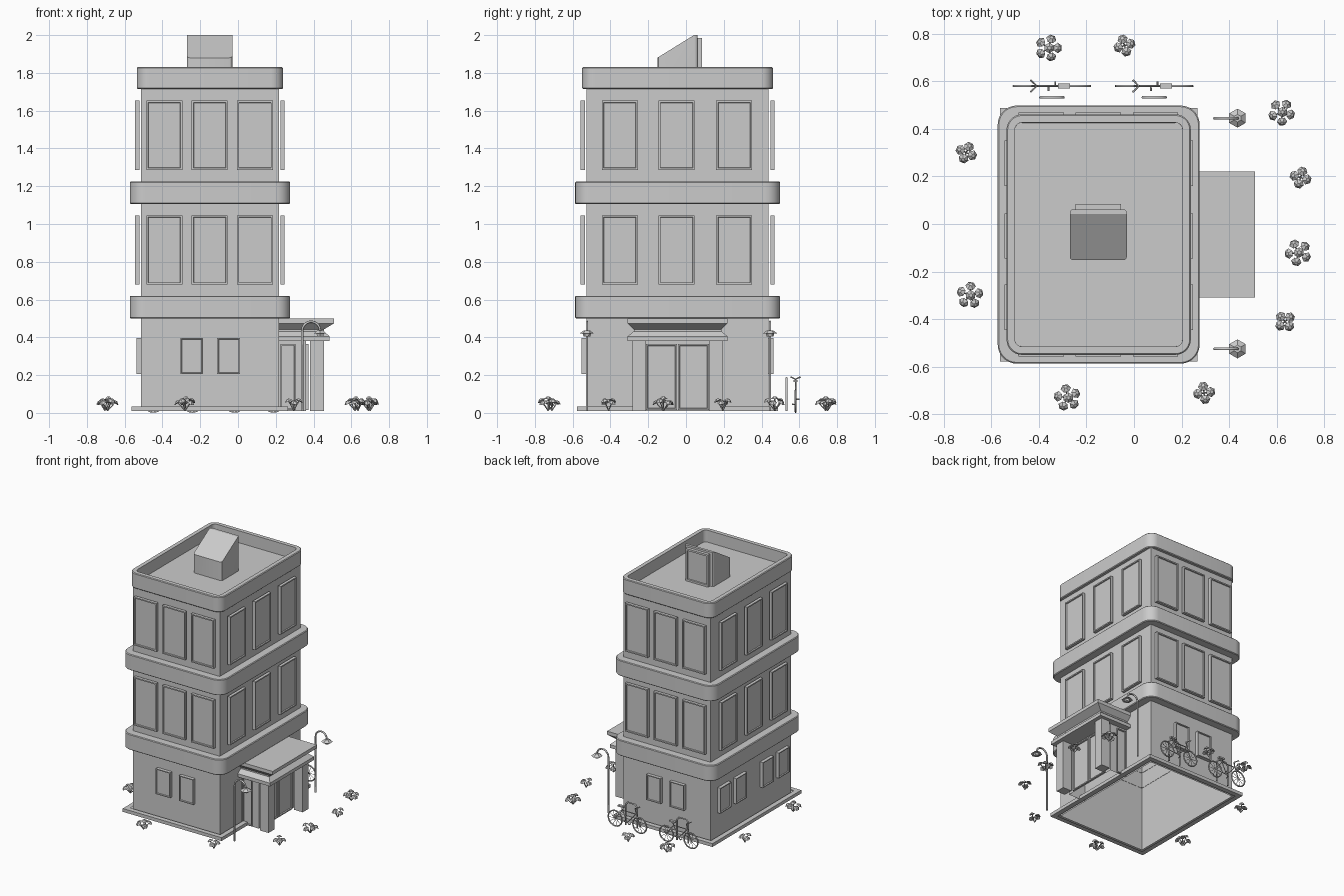
import bpy, bmesh, math
from mathutils import Vector, Matrix

if "Cube" in bpy.data.objects:
    bpy.data.objects.remove(bpy.data.objects["Cube"])

GREY = bpy.data.materials.new("plain_grey")
GREY.use_nodes = True
colour = (0.6, 0.6, 0.6, 1)
GREY.diffuse_color = colour
GREY.node_tree.nodes["Principled BSDF"].inputs["Base Color"].default_value = colour

X0, X1, Y0, Y1 = -0.513, 0.216, -0.527, 0.438     # wall planes
MID = (Y0 + Y1) / 2


def finish(name, bm, smooth=False):
    me = bpy.data.meshes.new(name)
    bm.to_mesh(me)
    bm.free()
    ob = bpy.data.objects.new(name, me)
    bpy.context.collection.objects.link(ob)
    me.materials.append(GREY)
    if smooth:
        bpy.ops.object.select_all(action='DESELECT')
        ob.select_set(True)
        bpy.context.view_layer.objects.active = ob
        bpy.ops.object.shade_smooth_by_angle(angle=math.radians(30))
    return ob


def add_box(bm, lo, hi):
    lo, hi = Vector(lo), Vector(hi)
    m = Matrix.Translation((lo + hi) / 2) @ Matrix.Diagonal((*(hi - lo), 1))
    return bmesh.ops.create_cube(bm, size=1, matrix=m)["verts"]


def box(name, lo, hi, open_bottom=False):
    bm = bmesh.new()
    add_box(bm, lo, hi)
    if open_bottom:
        bm.normal_update()
        bmesh.ops.delete(bm, geom=[f for f in bm.faces if f.normal.z < -0.5], context='FACES')
    return finish(name, bm)


def rounded_box(grow, z0, z1, radius, lip=0.005):
    """Box around the walls with rounded corners and softened rims."""
    bm = bmesh.new()
    add_box(bm, (X0 - grow, Y0 - grow, z0), (X1 + grow, Y1 + grow, z1))
    if radius:
        edges = [e for e in bm.edges if abs(e.verts[0].co.z - e.verts[1].co.z) > 0.01]
        bmesh.ops.bevel(bm, geom=edges, offset=radius, segments=7, profile=0.5, affect='EDGES')
        bm.normal_update()
        rims = [e for e in bm.edges if any(abs(f.normal.z) > 0.9 for f in e.link_faces)]
        bmesh.ops.bevel(bm, geom=rims, offset=lip, segments=1, affect='EDGES')
    bm.normal_update()
    return bm


def ring(name, grow, z0, z1, radius):
    bm = rounded_box(grow, z0, z1, radius)
    caps = [f for f in bm.faces if abs(f.normal.z) > 0.9]
    bmesh.ops.inset_individual(bm, faces=caps, thickness=grow + 0.002 - (0.005 if radius else 0))
    bmesh.ops.delete(bm, geom=caps, context='FACES')
    finish(name, bm, bool(radius))


def panel(name, side, along, width, z0, z1, face, back, border=0.013):
    """Framed panel with a sunken centre; side is the outward direction."""
    n = Vector(side)
    t = Vector((abs(n.y), abs(n.x), 0))
    a = n * back + t * (along - width / 2) + Vector((0, 0, z0))
    b = n * face + t * (along + width / 2) + Vector((0, 0, z1))
    bm = bmesh.new()
    add_box(bm, [min(p) for p in zip(a, b)], [max(p) for p in zip(a, b)])
    bm.normal_update()
    front = [f for f in bm.faces if f.normal.dot(n) > 0.9]
    bmesh.ops.inset_individual(bm, faces=front, thickness=border)
    bmesh.ops.inset_individual(bm, faces=front, thickness=0.003, depth=-0.008)
    finish(name, bm)


def pipes(name, paths, radius):
    cu = bpy.data.curves.new(name, 'CURVE')
    cu.dimensions = '3D'
    cu.bevel_depth, cu.bevel_resolution, cu.use_fill_caps = radius, 1, True
    for pts in paths:
        sp = cu.splines.new('POLY')
        sp.points.add(len(pts) - 1)
        for p, co in zip(sp.points, pts):
            p.co = (*co, 1)
    ob = bpy.data.objects.new(name, cu)
    bpy.context.collection.objects.link(ob)
    bpy.ops.object.select_all(action='DESELECT')
    ob.select_set(True)
    bpy.context.view_layer.objects.active = ob
    bpy.ops.object.convert(target='MESH')
    ob.data.materials.clear()
    ob.data.materials.append(GREY)


# Tower walls, plinth and rounded floor bands
box("tower_walls", (X0, Y0, 0.01), (X1, Y1, 1.735), True)
ring("plinth", 0.05, 0.01, 0.035, 0)
ring("lower_band", 0.06, 0.5, 0.62, 0.08)
ring("middle_band", 0.06, 1.105, 1.225, 0.08)

# Roof band with sunken roof deck
bm = rounded_box(0.023, 1.715, 1.83, 0.065)
top = [f for f in bm.faces if f.normal.z > 0.9]
bmesh.ops.inset_individual(bm, faces=top, thickness=0.03)
bmesh.ops.inset_individual(bm, faces=top, thickness=0.0005, depth=-0.09)
finish("roof_parapet", bm, True)

# Windows on every side
SIDES = {"front": ((0, -1, 0), -Y0), "back": ((0, 1, 0), Y1),
         "left": ((1, 0, 0), X1), "right": ((-1, 0, 0), -X0)}
for side, (n, wall) in SIDES.items():
    if n[0] == 0:
        upper, lower, low_w = (-0.39, -0.15, 0.09), (-0.245, -0.05), 0.12
    else:
        upper, lower, low_w = (-0.35, -0.05, 0.255), (-0.41, -0.22, 0.1, 0.29), 0.13
    for z in (0.68, 1.287):
        for c in upper:
            panel(side + "_window", n, c, 0.19, z, z + 0.366, wall + 0.031, wall + 0.009)
    if side != "left":
        for c in lower:
            panel(side + "_small_window", n, c, low_w, 0.205, 0.397, wall + 0.025, wall, 0.009)

# Stair house on the roof, sloped towards the front
bm = bmesh.new()
outline = [(-0.152, 1.735), (0.062, 1.735), (0.062, 2.0), (0.042, 2.0), (-0.152, 1.88)]
f = bm.faces.new([bm.verts.new((-0.27, y, z)) for y, z in outline])
ext = bmesh.ops.extrude_face_region(bm, geom=[f])["geom"]
bmesh.ops.translate(bm, verts=[v for v in ext if isinstance(v, bmesh.types.BMVert)], vec=(0.24, 0, 0))
bmesh.ops.recalc_face_normals(bm, faces=bm.faces)
uprights = [e for e in bm.edges if abs(e.verts[0].co.x - e.verts[1].co.x) < 0.001
            and abs(e.verts[0].co.y - e.verts[1].co.y) < 0.001]
bmesh.ops.bevel(bm, geom=uprights, offset=0.015, segments=3, profile=0.5, affect='EDGES')
finish("stair_house", bm, True)
panel("roof_door", (0, 1, 0), -0.15, 0.19, 1.74, 1.985, 0.085, 0.055, 0.02)

# Entrance porch: lobby, doors, pillars and stepped canopy
box("entrance_lobby", (X1, MID - 0.22, 0.01), (0.36, MID + 0.22, 0.39), True)
for s in (-1, 1):
    panel("entrance_door", (1, 0, 0), MID + s * 0.085, 0.165, 0.015, 0.365, 0.372, 0.36, 0.012)
    panel("lobby_side_panel", (0, s, 0), 0.265, 0.08, 0.015, 0.365,
          s * MID + 0.228, s * MID + 0.22, 0.01)
    c = MID + s * 0.205
    box("porch_pillar", (0.382, c - 0.035, 0.01), (0.455, c + 0.035, 0.39))
bm = bmesh.new()
loops = []
for z, x, w in ((0.38, 0.485, 0.265), (0.405, 0.485, 0.265), (0.432, 0.455, 0.232),
                (0.442, 0.455, 0.232), (0.474, 0.508, 0.265), (0.5, 0.508, 0.265)):
    loops.append([bm.verts.new(p) for p in ((X1, MID - w, z), (x, MID - w, z),
                                            (x, MID + w, z), (X1, MID + w, z))])
for a, b in zip(loops, loops[1:]):
    for i in range(4):
        j = (i + 1) % 4
        bm.faces.new((a[i], a[j], b[j], b[i]))
bm.faces.new(loops[0][::-1])
bm.faces.new(loops[-1])
finish("porch_canopy", bm)

# Street lamps with a hooked pole
for y in (0.445, -0.525):
    arc = [(0.387 - 0.048 * math.cos(a), y, 0.433 + 0.05 * math.sin(a))
           for a in (math.pi * i / 10 for i in range(11))]
    pipes("lamp_pole", [[(0.339, y, 0.01)] + arc], 0.0065)
    bm = bmesh.new()
    for r1, r2, depth, z in ((0.04, 0.016, 0.018, 0.428), (0.018, 0.022, 0.014, 0.412)):
        bmesh.ops.create_cone(bm, cap_ends=True, segments=6, radius1=r1, radius2=r2, depth=depth,
                              matrix=Matrix.Translation((0.435, y, z)))
    finish("lamp_shade", bm)

# Bicycles, each with a stand beside it
BY = 0.58
for cx in (-0.345, 0.085):
    P = lambda dx, z, dy=0: (cx + dx, BY + dy, z)
    rims, spokes = [], []
    for hub in (-0.103, 0.103):
        rim = [P(hub + 0.058 * math.cos(a), 0.063 + 0.058 * math.sin(a))
               for a in (math.tau * i / 20 for i in range(21))]
        rims.append(rim)
        spokes += [[P(hub, 0.063), p] for p in rim[:-1:2]]
    pipes("bicycle_tyres", rims, 0.005)
    pipes("bicycle_spokes", spokes, 0.0015)
    head, crank, seat, rear = P(-0.072, 0.14), P(0.0, 0.058), P(0.042, 0.14), P(0.103, 0.063)
    pipes("bicycle_frame", [[head, crank, seat, head], [crank, rear, seat],
                            [P(-0.103, 0.063), P(-0.064, 0.175)], [seat, P(0.049, 0.165)],
                            [P(-0.09, 0.19, -0.025), P(-0.064, 0.178), P(-0.09, 0.19, 0.025)],
                            [P(-0.014, 0.045, -0.02), P(-0.014, 0.045), crank,
                             P(0.014, 0.072), P(0.014, 0.072, 0.02)]], 0.004)
    box("bicycle_saddle", P(0.025, 0.163, -0.01), P(0.075, 0.174, 0.01))
    pipes("bicycle_stand", [[(cx - 0.048, 0.532, 0.01), (cx - 0.048, 0.532, 0.165),
                             (cx - 0.03, 0.532, 0.185), (cx + 0.03, 0.532, 0.185),
                             (cx + 0.048, 0.532, 0.165), (cx + 0.048, 0.532, 0.01)]], 0.006)

# Plants: tilted six-sided leaf caps on stalks
LARGE = [(-0.36, 0.74), (0.62, 0.47), (0.69, -0.12), (-0.28, -0.73), (-0.69, -0.3)]
SMALL = [(-0.04, 0.75), (0.7, 0.195), (0.635, -0.41), (0.295, -0.71), (-0.705, 0.3)]
for k, (x, y) in enumerate(LARGE + SMALL):
    big = k < len(LARGE)
    count, reach = (5, 0.043) if big else (4, 0.03)
    bm, stalks = bmesh.new(), []
    spots = [(math.tau * i / count + k, reach, 0.058 + 0.01 * (i % 2)) for i in range(count)]
    if big:
        spots.append((0, 0.004, 0.08))
    for a, r, z in spots:
        tip = Vector((x + r * math.cos(a), y + r * math.sin(a), z))
        tilt = Matrix.Rotation(a, 4, 'Z') @ Matrix.Rotation(r * 14, 4, 'Y')
        bmesh.ops.create_cone(bm, cap_ends=True, segments=6, radius1=0.022, radius2=0.008,
                              depth=0.012, matrix=Matrix.Translation(tip) @ tilt)
        stalks.append([(x, y, 0.012), tip])
    finish("plant_leaves", bm)
    pipes("plant_stalks", stalks, 0.003)
